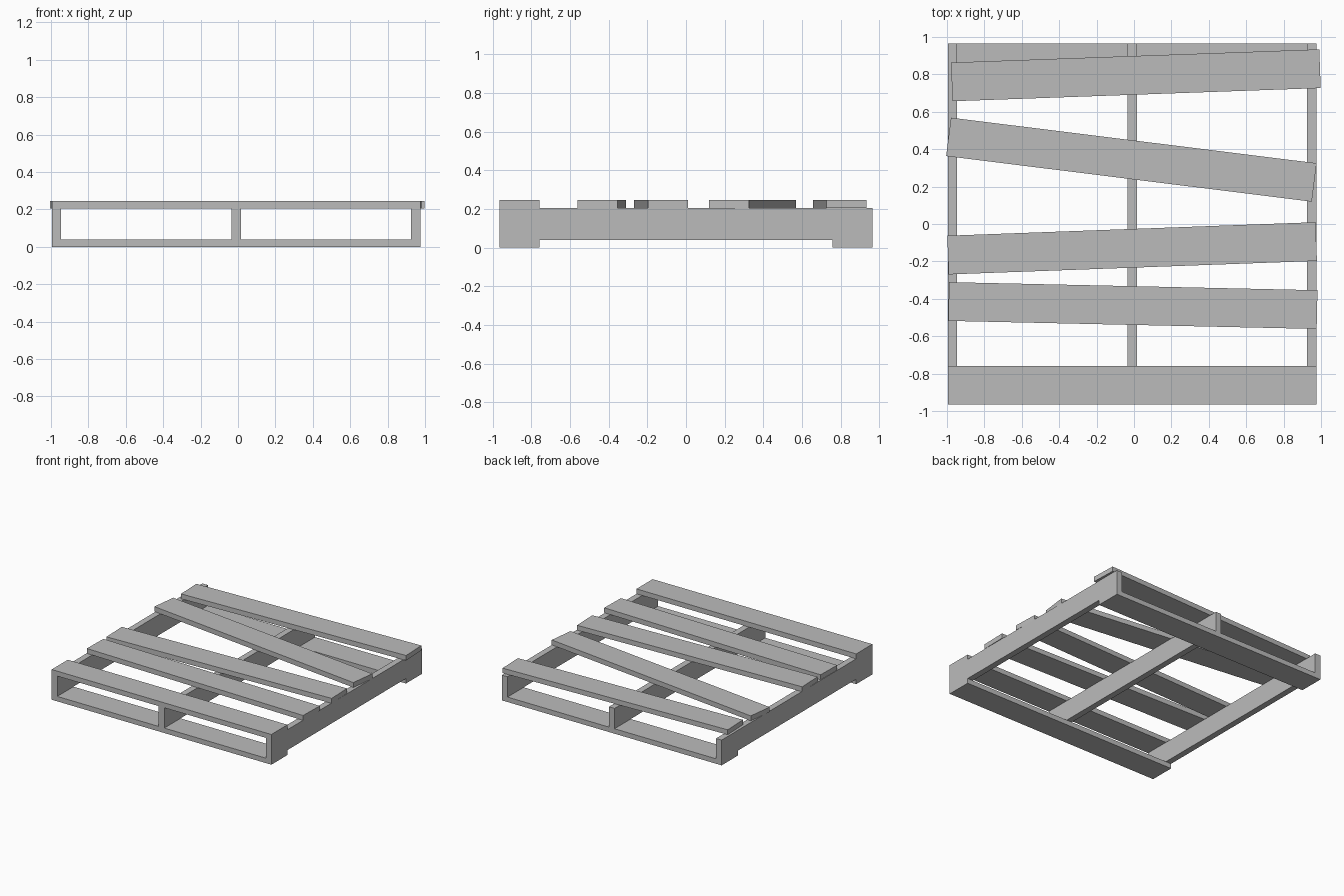
import bpy
from math import radians

if "Cube" in bpy.data.objects:
    bpy.data.objects.remove(bpy.data.objects["Cube"], do_unlink=True)

# Single weathered grey material
grey = bpy.data.materials.new("plain grey")
grey.use_nodes = True
colour = (0.5, 0.5, 0.5, 1)
grey.diffuse_color = colour
grey.node_tree.nodes["Principled BSDF"].inputs["Base Color"].default_value = colour


def plank(name, centre, size, turn=0):
    bpy.ops.mesh.primitive_cube_add(size=1, location=centre, rotation=(0, 0, radians(turn)))
    board = bpy.context.object
    board.name = name
    board.scale = size
    board.data.materials.append(grey)
    return board


LENGTH, WIDTH, THICK = 1.97, 0.207, 0.04
MID_X, HALF_Y = -0.01, 0.965
BEAM_TOP = 0.205

# Three upright beams running front to back
for side, offset in (("right", -0.96), ("middle", 0), ("left", 0.96)):
    plank(side + "_beam", (MID_X + offset, 0, (THICK + BEAM_TOP) / 2),
          (0.05, 2 * HALF_Y, BEAM_TOP - THICK))

# Bottom boards under the front and back ends
for end, sign in (("front", -1), ("back", 1)):
    plank(end + "_bottom_board", (MID_X, sign * (HALF_Y - WIDTH / 2), THICK / 2),
          (LENGTH, WIDTH, THICK))

# Top slats, front to back: centre x, centre y, crooked angle
slats = [
    (MID_X, -0.862, 0),
    (-0.006, -0.436, -1.25),
    (-0.01, -0.13, 2.1),
    (-0.014, 0.344, -7.1),
    (0.01, 0.795, 2.05),
]
for number, (x, y, turn) in enumerate(slats, 1):
    plank(f"top_slat_{number}", (x, y, BEAM_TOP + THICK / 2), (LENGTH, WIDTH, THICK), turn)
